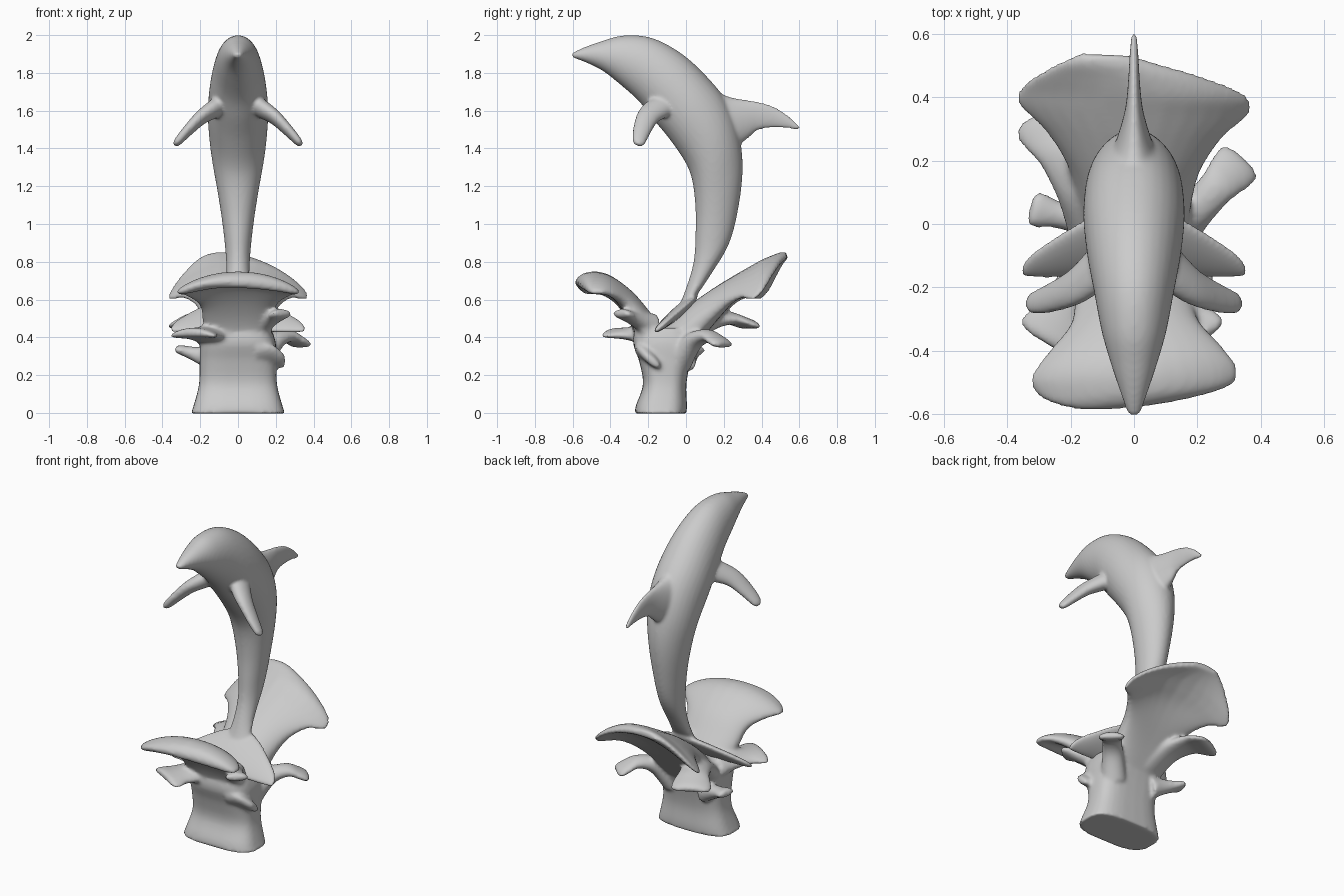
import bpy, bmesh, math
from mathutils import Vector as V

if "Cube" in bpy.data.objects:
    bpy.data.objects.remove(bpy.data.objects["Cube"])

mat = bpy.data.materials.new("plain_grey")
mat.use_nodes = True
GREY = (0.6, 0.6, 0.6, 1)
mat.diffuse_color = GREY
mat.node_tree.nodes["Principled BSDF"].inputs["Base Color"].default_value = GREY


def spline(p, t):
    """Catmull-Rom through four points."""
    a, b, c, d = p
    return b + 0.5 * t * (c - a + t * (2 * a - 5 * b + 4 * c - d + t * (3 * (b - c) + d - a)))


def loft(bm, stations, droop=0.0, power=1.0, steps=5, sides=32):
    """Skin oval rings; a station is (centre, half-width axis, half-depth axis)."""
    n = len(stations)
    smooth = []
    for i in range(n - 1):
        near = [stations[min(max(j, 0), n - 1)] for j in range(i - 1, i + 3)]
        smooth += [[spline([s[k] for s in near], j / steps) for k in range(3)] for j in range(steps)]
    smooth.append(stations[-1])
    rings = []
    for c, u, v in smooth:
        ring = []
        for j in range(sides):
            a = math.tau * j / sides
            x = math.copysign(abs(math.cos(a)) ** power, math.cos(a))
            y = math.copysign(abs(math.sin(a)) ** power, math.sin(a))
            sag = V((0, 0, droop * u.length_squared * x * x))
            ring.append(bm.verts.new(c + u * x + v * y - sag))
        rings.append(ring)
    for r, s in zip(rings, rings[1:]):
        for j in range(sides):
            k = (j + 1) % sides
            bm.faces.new((r[j], r[k], s[k], s[j]))
    bm.faces.new(rings[0][::-1])
    bm.faces.new(rings[-1])


def outline(rows):
    """Stations from side-on rows: top y, z, bottom y, z, half-width."""
    out = []
    for ty, tz, by, bz, w in rows:
        top, bot = V((0, ty, tz)), V((0, by, bz))
        out.append(((top + bot) / 2, V((w, 0, 0)), (top - bot) / 2))
    return out


def blade(rows, side):
    """Stations from path rows: x, y, z, half-width, half-thickness."""
    pts = [V(r[:3]) for r in rows]
    out = []
    for i, r in enumerate(rows):
        tangent = pts[min(i + 1, len(pts) - 1)] - pts[max(i - 1, 0)]
        out.append((pts[i], side * r[3], side.cross(tangent).normalized() * r[4]))
    return out


def leaf(bm, root, tip, rise, w):
    """Small arching tongue of water with a blunt flared end."""
    root, tip = V(root), V(tip)
    d = tip - root
    side = V((d.y, -d.x, 0)).normalized()
    rows = []
    for t, k, thick in ((0, 1, 0.07), (0.35, 0.8, 0.05), (0.7, 0.8, 0.034), (0.92, 1, 0.027),
                        (1.06, 1, 0.023), (1.12, 0.7, 0.012)):
        p = root + d * t + V((0, 0, rise * math.sin(math.pi * t)))
        rows.append((*p, w * k, thick))
    loft(bm, blade(rows, side), droop=1.0)


def blend(bm, name, voxel, rounds):
    """Fuse overlapping pieces into one smooth skin."""
    bmesh.ops.recalc_face_normals(bm, faces=bm.faces)
    mesh = bpy.data.meshes.new(name)
    bm.to_mesh(mesh)
    bm.free()
    ob = bpy.data.objects.new(name, mesh)
    bpy.context.collection.objects.link(ob)
    mesh.materials.append(mat)
    bpy.ops.object.select_all(action='DESELECT')
    bpy.context.view_layer.objects.active = ob
    ob.select_set(True)
    m = ob.modifiers.new("fuse", 'REMESH')
    m.mode, m.voxel_size, m.use_smooth_shade = 'VOXEL', voxel, True
    s = ob.modifiers.new("soften", 'SMOOTH')
    s.factor, s.iterations = 0.5, rounds
    for mod in ("fuse", "soften"):
        bpy.ops.object.modifier_apply(modifier=mod)
    bpy.ops.object.shade_smooth()


# Leaping dolphin: body from snout to tail
bm = bmesh.new()
loft(bm, outline([
    (-.605, 1.905, -.6, 1.88, .02), (-.54, 1.935, -.53, 1.855, .042),
    (-.45, 1.967, -.44, 1.81, .072), (-.33, 1.998, -.35, 1.74, .102),
    (-.18, 1.985, -.25, 1.65, .126), (-.02, 1.9, -.17, 1.55, .148),
    (.12, 1.77, -.08, 1.44, .16), (.22, 1.64, 0, 1.32, .154),
    (.28, 1.48, .035, 1.22, .138), (.3, 1.3, .05, 1.08, .11),
    (.28, 1.1, .05, .95, .085), (.23, .9, .04, .8, .066),
    (.13, .73, 0, .66, .062), (.04, .6, -.05, .54, .08), (-.04, .5, -.1, .47, .1)]))

# Dorsal fin
loft(bm, outline([
    (.1, 1.74, .14, 1.42, .09), (.21, 1.68, .27, 1.42, .062), (.3, 1.66, .33, 1.455, .04),
    (.37, 1.65, .38, 1.495, .026), (.46, 1.625, .46, 1.51, .018), (.54, 1.575, .54, 1.505, .014),
    (.605, 1.515, .6, 1.495, .009)]))

# Side flippers
for s in (-1, 1):
    loft(bm, blade([
        (s * .09, -.11, 1.63, .085, .05), (s * .14, -.16, 1.6, .075, .045),
        (s * .2, -.205, 1.56, .06, .036), (s * .27, -.235, 1.49, .048, .028),
        (s * .32, -.25, 1.435, .036, .021), (s * .336, -.255, 1.417, .018, .011)],
        V((0, -.95, .3))))

# Tail flukes, one span from tip to tip: x, leading y, trailing y, half-thickness
half = [(.355, -.135, -.16, .01), (.33, -.1, -.168, .014), (.26, -.05, -.17, .02),
        (.17, .005, -.165, .024), (.08, .045, -.16, .028)]
span = [(-x, a, b, t) for x, a, b, t in half] + [(0, .06, -.135, .03)] + half[::-1]
slope = V((0, 1, .85))
normal = V((0, -.65, .76))
loft(bm, [(V((x, 0, .57)) + slope * (a + b) / 2, slope * (a - b) / 2, normal * t)
          for x, a, b, t in span])
blend(bm, "dolphin", 0.009, 10)

# Water column: z, centre y, half-widths
bm = bmesh.new()
loft(bm, [(V((0, cy, z)), V((wx, 0, 0)), V((0, wy, 0))) for z, cy, wx, wy in (
    (-.004, -.135, .25, .137), (.04, -.13, .235, .135), (.15, -.113, .207, .115),
    (.27, -.112, .203, .135), (.37, -.115, .2, .165), (.45, -.12, .175, .15))], power=0.65)

# Large back and front sheets of water
loft(bm, blade([
    (0, -.07, .35, .17, .1), (0, .06, .495, .18, .085), (0, .18, .605, .21, .066),
    (0, .285, .695, .28, .044), (0, .365, .75, .365, .036), (0, .42, .785, .355, .032),
    (-.03, .47, .81, .26, .028), (-.07, .51, .828, .15, .024), (-.09, .535, .835, .08, .016)],
    V((1, -.04, 0))), droop=1.1, power=0.85)
loft(bm, blade([
    (0, -.17, .38, .17, .08), (0, -.24, .5, .185, .06), (0, -.32, .605, .205, .052),
    (0, -.41, .685, .285, .042), (0, -.47, .71, .325, .038), (0, -.525, .705, .305, .038),
    (-.04, -.56, .69, .2, .03), (-.08, -.578, .68, .09, .015)],
    V((-1, -.05, 0))), droop=0.7, power=0.8)

# Small tongues of water around the column
for root, tip, rise, w in (
        ((-.1, -.13, .41), (-.235, -.365, .425), 0, .135),
        ((.1, -.18, .46), (.225, -.335, .525), 0, .065),
        ((.12, -.04, .27), (.32, .18, .375), .08, .075),
        ((-.1, 0, .4), (-.26, .32, .475), .06, .115),
        ((-.12, .0, .28), (-.305, .045, .335), 0, .055)):
    leaf(bm, root, tip, rise, w)

# Slanted tab on the side of the column
loft(bm, blade([(.1, -.2, .31, .09, .05), (.18, -.195, .3, .085, .035), (.23, -.185, .28, .06, .024),
                (.25, -.18, .272, .04, .012)], V((0, .75, -.65))))
blend(bm, "water_splash", 0.011, 6)
